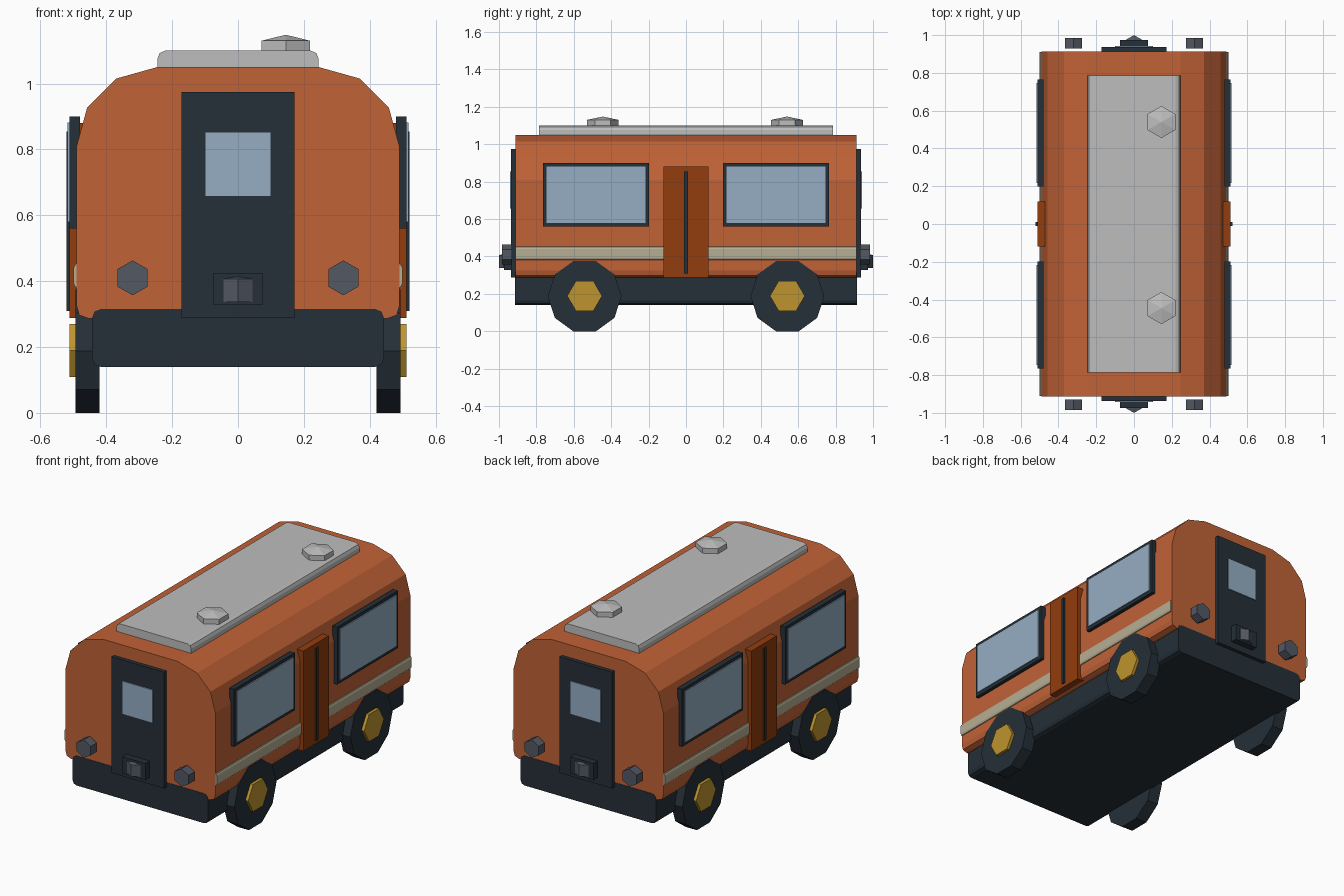
import bpy, bmesh, math
from mathutils import Matrix, Vector

if "Cube" in bpy.data.objects:
    bpy.data.objects.remove(bpy.data.objects["Cube"])


def material(name, rgb):
    lin = [((c / 255 + 0.055) / 1.055) ** 2.4 if c > 10 else c / 255 / 12.92 for c in rgb]
    m = bpy.data.materials.new(name)
    m.diffuse_color = (*lin, 1)
    m.use_nodes = True
    m.node_tree.nodes["Principled BSDF"].inputs["Base Color"].default_value = m.diffuse_color
    return m


ORANGE = material("orange paint", (193, 98, 54))
BROWN = material("dark orange door", (146, 61, 14))
DARK = material("dark navy", (37, 47, 56))
GREY = material("light grey", (190, 190, 190))
GLASS = material("blue glass", (149, 174, 196))
GOLD = material("gold", (190, 148, 46))
CREAM = material("cream stripe", (182, 174, 148))
SLATE = material("slate grey", (82, 88, 100))


def finish(bm, name, mat):
    bmesh.ops.recalc_face_normals(bm, faces=bm.faces[:])
    me = bpy.data.meshes.new(name)
    bm.to_mesh(me)
    bm.free()
    me.materials.append(mat)
    ob = bpy.data.objects.new(name, me)
    bpy.context.collection.objects.link(ob)
    return ob


def box(name, mat, x, y, z, bevel=0, pick=None):
    """Box from ranges; pick chooses which edges get bevelled."""
    bm = bmesh.new()
    bmesh.ops.create_cube(bm, size=1)
    for v in bm.verts:
        v.co = Vector([(r[0] + r[1]) / 2 + c * (r[1] - r[0])
                       for r, c in zip((x, y, z), v.co)])
    if bevel:
        edges = [e for e in bm.edges if pick(e)]
        bmesh.ops.bevel(bm, geom=edges, offset=bevel, segments=2, profile=0.5, affect='EDGES')
    return finish(bm, name, mat)


def along_y(e):
    return abs(e.verts[0].co.y - e.verts[1].co.y) > 0.1


def prism(name, mat, sides, r, depth, loc, axis, turn=0, cap=0):
    """Low-poly cylinder along an axis, with an optional pointed top."""
    bm = bmesh.new()
    bmesh.ops.create_cone(bm, cap_ends=True, segments=sides, radius1=r, radius2=r, depth=depth,
                          matrix=Matrix.Rotation(turn, 4, 'Z'))
    if cap:
        top = max(bm.faces, key=lambda f: f.calc_center_median().z)
        tip = bmesh.ops.poke(bm, faces=[top])['verts'][0]
        tip.co = (0, 0, depth / 2 + cap)
    rot = {'x': Matrix.Rotation(math.pi / 2, 4, 'Y'),
           'y': Matrix.Rotation(math.pi / 2, 4, 'X'),
           'z': Matrix.Identity(4)}[axis]
    bm.transform(Matrix.Translation(loc) @ rot)
    return finish(bm, name, mat)


def span(s, a, b):
    return tuple(sorted((s * a, s * b)))


# Body shell: faceted cross-section extruded along y
half = [(0.455, 0.287), (0.482, 0.297), (0.49, 0.325), (0.49, 0.81),
        (0.458, 0.927), (0.37, 1.015), (0.245, 1.05)]
profile = half + [(-x, z) for x, z in reversed(half)]
bm = bmesh.new()
face = bm.faces.new([bm.verts.new((x, -0.912, z)) for x, z in profile])
new = bmesh.ops.extrude_face_region(bm, geom=[face])['geom']
bmesh.ops.translate(bm, vec=(0, 1.824, 0),
                    verts=[v for v in new if isinstance(v, bmesh.types.BMVert)])
finish(bm, "body", ORANGE)

# Chassis, stripe and roof panel
box("chassis", DARK, (-0.443, 0.443), (-0.914, 0.914), (0.14, 0.315), 0.025, along_y)
box("side_stripe", CREAM, (-0.499, 0.499), (-0.911, 0.911), (0.378, 0.455), 0.015, along_y)
box("roof_panel", GREY, (-0.245, 0.245), (-0.787, 0.787), (1.035, 1.10), 0.025,
    lambda e: along_y(e) and e.verts[0].co.z > 1.08)

# Roof vents
for y in (-0.445, 0.54):
    prism("roof_vent", GREY, 6, 0.085, 0.05, (0.145, y, 1.105), 'z', 0, 0.018)

# Both ends: gangway door, window, coupler and lamps
for s, end in ((-1, "front"), (1, "back")):
    box(end + "_door", DARK, (-0.172, 0.172), span(s, 0.90, 0.936), (0.288, 0.975))
    box(end + "_door_window", GLASS, (-0.1, 0.1), span(s, 0.934, 0.942), (0.657, 0.853))
    box(end + "_coupler_base", DARK, (-0.075, 0.075), span(s, 0.92, 0.974), (0.327, 0.425))
    prism(end + "_coupler", SLATE, 6, 0.05, 0.07, (0, s * 0.95, 0.372), 'z', 0, 0.012)
    for x in (-0.32, 0.32):
        prism(end + "_lamp", SLATE, 6, 0.053, 0.056, (x, s * 0.957, 0.41), 'y')

# Both sides: windows, sliding door and wheels
for s, side in ((-1, "left"), (1, "right")):
    for y in (-1, 1):
        box(side + "_window_frame", DARK, span(s, 0.48, 0.511), span(y, 0.198, 0.765), (0.56, 0.90))
        box(side + "_window_glass", GLASS, span(s, 0.509, 0.517), span(y, 0.217, 0.746), (0.579, 0.881))
        prism(side + "_wheel", DARK, 10, 0.197, 0.073, (s * 0.457, y * 0.542, 0.1874),
              'x', 0)
        prism(side + "_hub", GOLD, 6, 0.093, 0.04, (s * 0.491, y * 0.542, 0.189), 'x')
    box(side + "_door", BROWN, span(s, 0.47, 0.512), (-0.12, 0.12), (0.288, 0.88))
    box(side + "_door_seam", DARK, span(s, 0.51, 0.521), (-0.01, 0.01), (0.31, 0.855))

# create_cone starts its first vertex on local y, so wheels and hubs get a vertex along y
